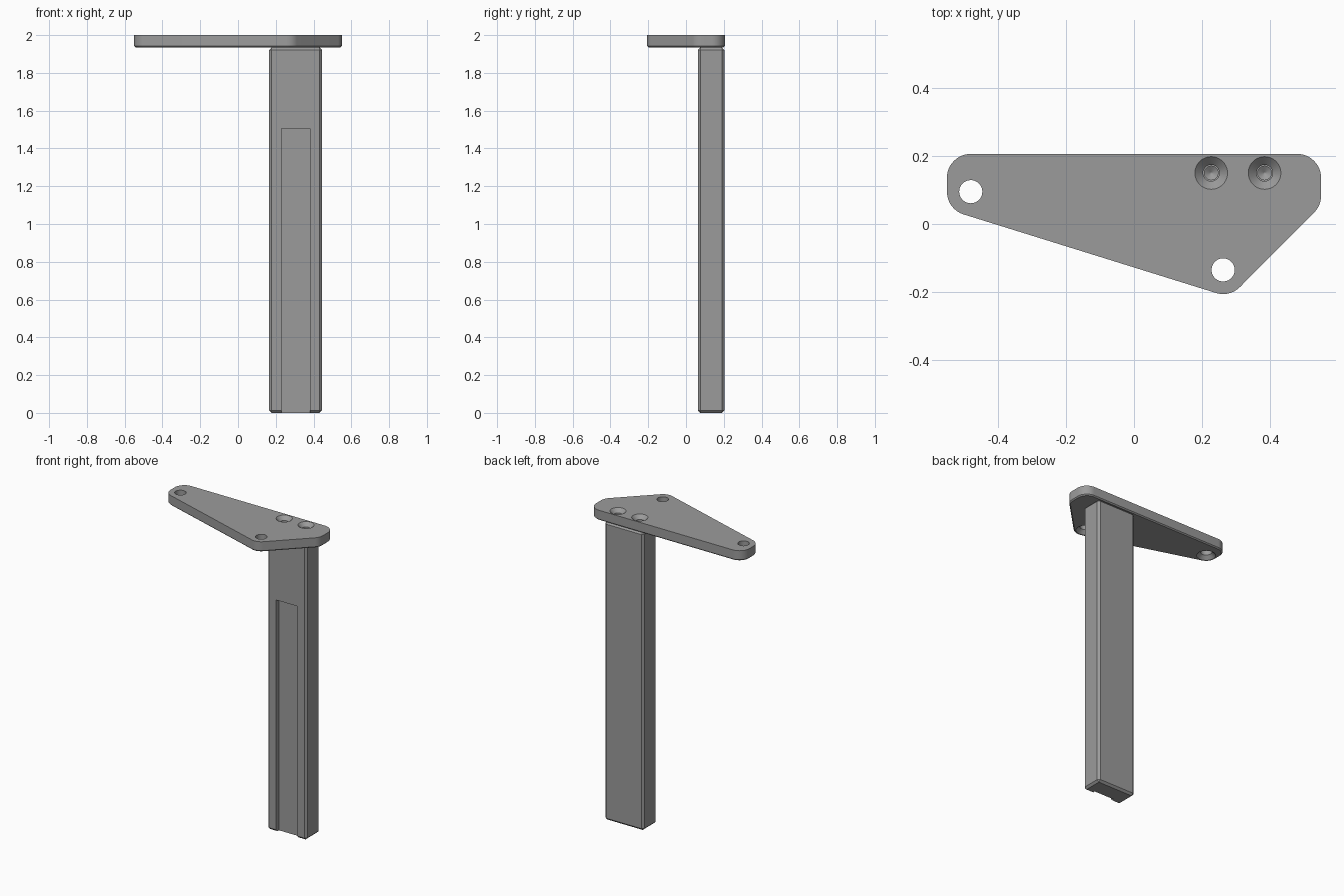
import bpy, bmesh, math
from mathutils import Vector

if "Cube" in bpy.data.objects:
    bpy.data.objects.remove(bpy.data.objects["Cube"])

grey = bpy.data.materials.new("grey metal")
grey.diffuse_color = (0.33, 0.33, 0.33, 1)
grey.use_nodes = True
grey.node_tree.nodes["Principled BSDF"].inputs["Base Color"].default_value = grey.diffuse_color


def make(name, bm, helper=False):
    bmesh.ops.recalc_face_normals(bm, faces=bm.faces)
    me = bpy.data.meshes.new(name)
    bm.to_mesh(me)
    bm.free()
    ob = bpy.data.objects.new(name, me)
    bpy.context.collection.objects.link(ob)
    me.materials.append(grey)
    if helper:
        ob.hide_render = True
        ob.hide_viewport = True
    return ob


def lathe(name, x, y, profile, n=40):
    """Cutter turned around a vertical axis from (radius, z) pairs."""
    bm = bmesh.new()
    rings = []
    for r, z in profile:
        rings.append([bm.verts.new((x + r * math.cos(2 * math.pi * i / n),
                                    y + r * math.sin(2 * math.pi * i / n), z)) for i in range(n)])
    for a, b in zip(rings, rings[1:]):
        for i in range(n):
            j = (i + 1) % n
            bm.faces.new((a[i], a[j], b[j], b[i]))
    bm.faces.new(rings[0])
    bm.faces.new(rings[-1])
    return make(name, bm, True)


def box(x0, x1, y0, y1, z0, z1):
    bm = bmesh.new()
    bmesh.ops.create_cube(bm, size=1)
    for v in bm.verts:
        v.co = Vector(((x0, x1)[v.co.x > 0], (y0, y1)[v.co.y > 0], (z0, z1)[v.co.z > 0]))
    return bm


def cut(ob, cutters):
    for c in cutters:
        m = ob.modifiers.new("cut", 'BOOLEAN')
        m.operation = 'DIFFERENCE'
        m.solver = 'EXACT'
        m.object = c


BOT, TOP, R = 1.935, 2.0, 0.07

# plate outline: rounded corners as (centre x, centre y, start angle, end angle)
slope = math.degrees(math.atan2(-0.23, 0.742))
corners = [(0.48, 0.136, 0, 90), (-0.48, 0.136, 90, 180),
           (-0.48, 0.095, 180, 270 + slope), (0.262, -0.136, 270 + slope, 315),
           (0.48, 0.083, 315, 360)]


def outline(inset):
    pts = []
    for cx, cy, a0, a1 in corners:
        for i in range(13):
            a = math.radians(a0 + (a1 - a0) * i / 12)
            pts.append((cx + (R - inset) * math.cos(a), cy + (R - inset) * math.sin(a)))
    return pts


# mounting plate with a chamfered lower edge
bm = bmesh.new()
rings = [[bm.verts.new((x, y, z)) for x, y in outline(s)]
         for s, z in ((0.007, BOT), (0, BOT + 0.007), (0, TOP))]
for a, b in zip(rings, rings[1:]):
    for i in range(len(a)):
        j = (i + 1) % len(a)
        bm.faces.new((a[i], a[j], b[j], b[i]))
bm.faces.new(rings[0])
bm.faces.new(rings[-1])
plate = make("mounting_plate", bm)

# through holes, countersunk from below
through = [lathe("through_hole_cutter", x, y,
                 [(0.067, BOT - 0.01), (0.034, BOT + 0.023), (0.034, TOP + 0.01)])
           for x, y in ((-0.48, 0.095), (0.262, -0.135))]
# screw holes, countersunk from above, running on into the leg
screw_xy = ((0.227, 0.15), (0.384, 0.15))
screw = [lathe("screw_hole_cutter", x, y,
               [(0.024, BOT - 0.01), (0.024, TOP - 0.024), (0.058, TOP + 0.01)])
         for x, y in screw_xy]
cut(plate, through + screw)

# leg with chamfered edges
bm = box(0.165, 0.445, 0.063, 0.203, 0, BOT)
bmesh.ops.bevel(bm, geom=bm.edges[:], offset=0.013, segments=1, affect='EDGES')
leg = make("leg", bm)

# front groove, open at the foot, and drilled holes with conical ends
groove = make("groove_cutter", box(0.23, 0.38, 0.0, 0.09, -0.1, 1.505), True)
taps = [lathe("drill_cutter", x, y, [(0.002, 1.758), (0.02, 1.77), (0.02, BOT + 0.02)])
        for x, y in screw_xy]
cut(leg, [groove] + taps)

# apply the cuts and smooth the round walls
bpy.context.view_layer.update()
for ob in (plate, leg):
    dg = bpy.context.evaluated_depsgraph_get()
    me = bpy.data.meshes.new_from_object(ob.evaluated_get(dg))
    ob.modifiers.clear()
    ob.data = me
    bpy.ops.object.select_all(action='DESELECT')
    ob.select_set(True)
    bpy.context.view_layer.objects.active = ob
    bpy.ops.object.shade_smooth_by_angle(angle=math.radians(25))
for c in through + screw + taps + [groove]:
    bpy.data.objects.remove(c)
